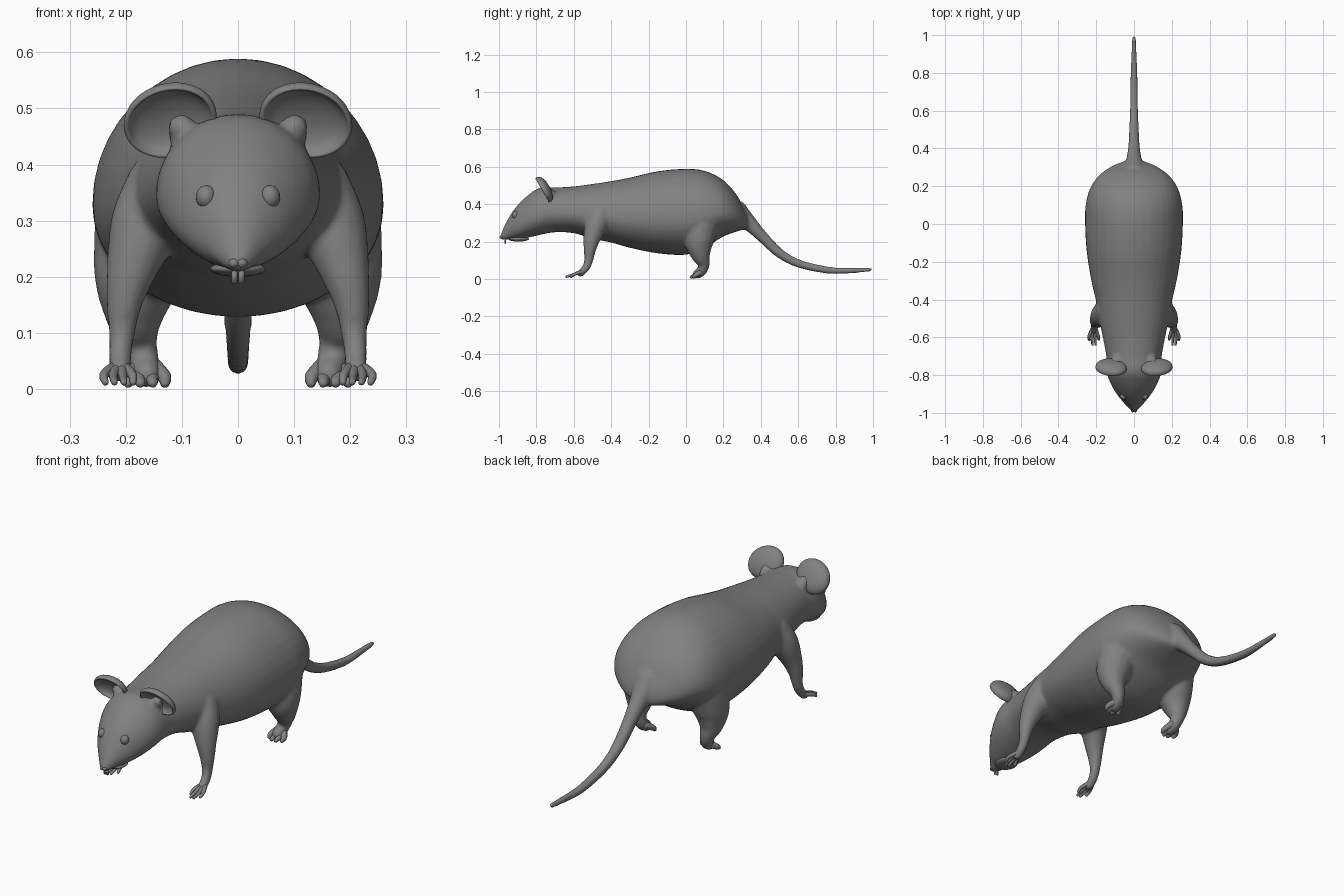
import bpy, bmesh, math
from mathutils import Vector, Matrix

cube = bpy.data.objects.get("Cube")
if cube:
    bpy.data.objects.remove(cube, do_unlink=True)

grey = bpy.data.materials.new("warm_grey")
grey.use_nodes = True
GREY = (0.22, 0.22, 0.22, 1)
grey.diffuse_color = GREY
for node in grey.node_tree.nodes:
    if node.type == 'BSDF_PRINCIPLED':
        node.inputs["Base Color"].default_value = GREY
        node.inputs["Roughness"].default_value = 0.6


def spline(points, steps=5):
    """Smooth curve through tuples of any length."""
    pts = [Vector(p) for p in points]
    out = []
    for i in range(len(pts) - 1):
        a, b = pts[i], pts[i + 1]
        before = pts[i - 1] if i else a
        after = pts[i + 2] if i + 2 < len(pts) else b
        for s in range(steps):
            t = s / steps
            out.append(0.5 * (2 * a + (b - before) * t
                              + (2 * before - 5 * a + 4 * b - after) * t ** 2
                              + (3 * a - before - 3 * b + after) * t ** 3))
    return out + [pts[-1]]


def loft(bm, rings):
    """Skin a row of rings and close both ends."""
    rows = [[bm.verts.new(p) for p in ring] for ring in rings]
    n = len(rows[0])
    for a, b in zip(rows, rows[1:]):
        for k in range(n):
            bm.faces.new((a[k], a[(k + 1) % n], b[(k + 1) % n], b[k]))
    bm.faces.new(rows[0][::-1])
    bm.faces.new(rows[-1])


def tube(bm, points, side=1, sides=16):
    """Round limb through (x, y, z, radius) points with domed ends."""
    path = spline([(p[0] * side, *p[1:]) for p in points])
    pos = [p.to_3d() if len(p) == 3 else Vector(p[:3]) for p in path]
    rad = [max(p[3], 0.002) for p in path]
    head, tail = (pos[0] - pos[1]).normalized(), (pos[-1] - pos[-2]).normalized()
    first, last, r0, r1 = pos[0].copy(), pos[-1].copy(), rad[0], rad[-1]
    for lift, shrink in ((0.6, 0.8), (0.92, 0.4)):
        pos.insert(0, first + head * r0 * lift)
        rad.insert(0, r0 * shrink)
        pos.append(last + tail * r1 * lift)
        rad.append(r1 * shrink)
    rings = []
    for i, (p, r) in enumerate(zip(pos, rad)):
        along = (pos[min(i + 1, len(pos) - 1)] - pos[max(i - 1, 0)]).normalized()
        u = along.cross(Vector((1, 0, 0))).normalized()
        v = along.cross(u)
        rings.append([p + r * (u * math.cos(a) + v * math.sin(a))
                      for a in (math.tau * k / sides for k in range(sides))])
    loft(bm, rings)


def ball(bm, centre, size):
    mat = Matrix.Translation(centre) @ Matrix.Diagonal((*size, 1))
    bmesh.ops.create_uvsphere(bm, u_segments=24, v_segments=16, radius=1, matrix=mat)


def finish(name, bm):
    bmesh.ops.recalc_face_normals(bm, faces=bm.faces[:])
    mesh = bpy.data.meshes.new(name)
    bm.to_mesh(mesh)
    bm.free()
    mesh.materials.append(grey)
    for poly in mesh.polygons:
        poly.use_smooth = True
    obj = bpy.data.objects.new(name, mesh)
    bpy.context.scene.collection.objects.link(obj)
    return obj


# Head and torso stations: y, top, bottom, half width
TORSO = [(-.993, .232, .212, .012), (-.97, .285, .208, .034), (-.94, .34, .212, .06),
         (-.9, .395, .212, .092), (-.84, .452, .222, .126), (-.78, .487, .236, .145),
         (-.7, .489, .25, .147), (-.6, .495, .245, .165), (-.5, .508, .215, .187),
         (-.4, .523, .195, .203), (-.3, .542, .167, .226), (-.15, .576, .137, .25),
         (0, .589, .13, .259), (.1, .578, .165, .256), (.19, .535, .222, .232),
         (.26, .465, .25, .182), (.31, .38, .265, .11), (.335, .33, .272, .04)]
body = bmesh.new()
rings = []
for y, top, bottom, half in spline(TORSO):
    mid = bottom + 0.42 * (top - bottom)
    ring = []
    for k in range(40):
        c, s = math.cos(math.tau * k / 40), math.sin(math.tau * k / 40)
        height = top - mid if s > 0 else mid - bottom
        ring.append(Vector((half * c, y, mid + height * s)))
    rings.append(ring)
loft(body, rings)

# Tail
tube(body, [(0, .27, .35, .07), (0, .33, .305, .045), (0, .4, .235, .032),
            (0, .5, .138, .026), (0, .61, .08, .022), (0, .77, .046, .019),
            (0, .9, .046, .015), (0, .985, .051, .011)])

# Legs and ear roots, blended into the body
FRONT_LEG = [(.13, -.45, .36, .07), (.165, -.48, .29, .064), (.19, -.505, .21, .045),
             (.203, -.515, .15, .032), (.207, -.52, .1, .024), (.21, -.535, .06, .021),
             (.211, -.565, .03, .02)]
HIND_LEG = [(.165, .08, .28, .092), (.18, .07, .19, .077), (.184, .08, .125, .052),
            (.176, .095, .08, .033), (.167, .085, .045, .028), (.162, .06, .026, .026)]
for side in (1, -1):
    tube(body, FRONT_LEG, side)
    tube(body, HIND_LEG, side)
    tube(body, [(.08, -.71, .43, .04), (.1, -.737, .465, .026)], side)
body = finish("body", body)
blend = body.modifiers.new("blend", 'REMESH')
blend.mode = 'VOXEL'
blend.voxel_size = 0.008
blend.use_smooth_shade = True
soften = body.modifiers.new("soften", 'SMOOTH')
soften.factor = 0.5
soften.iterations = 7

# Bowl-shaped ear profile: radius, depth
BOWL = [(.02, .03), (.4, .028), (.75, .02), (.95, .008), (1, -.004), (.97, -.013),
        (.9, -.013), (.84, -.004), (.7, .006), (.4, .014), (.02, .017)]
for side, label in ((1, "left"), (-1, "right")):
    ear = bmesh.new()
    centre = Vector((.121, -.757, .481))
    across, up, back = Vector((1, 0, 0)), Vector((0, -.5, .866)), Vector((0, .866, .5))
    tilt = math.radians(-25)
    rings = []
    for r, depth in spline(BOWL, 3):
        ring = []
        for k in range(36):
            a = math.tau * k / 36
            e, f = .085 * r * math.cos(a), .072 * r * math.sin(a)
            p = (centre + across * (e * math.cos(tilt) - f * math.sin(tilt))
                 + up * (e * math.sin(tilt) + f * math.cos(tilt)) + back * depth)
            ring.append((p.x * side, p.y, p.z))
        rings.append(ring)
    loft(ear, rings)
    finish(label + "_ear", ear)

    # Eye
    eye = bmesh.new()
    ball(eye, (.057 * side, -.911, .342), (.018, .02, .021))
    finish(label + "_eye", eye)

    # Front toes
    toes = bmesh.new()
    for i, reach in enumerate((.612, .638, .638, .615)):
        x = .187 + .0165 * i
        tube(toes, [(.205 + .004 * i, -.55, .04, .011), (x + .002, -.595, .026, .0085),
                    (x, -reach, .012, .006)], side, 10)
    finish(label + "_front_toes", toes)

    # Hind toes
    toes = bmesh.new()
    for i, reach in enumerate((.045, .03, .03, .042)):
        x = .13 + .022 * i
        tube(toes, [(.15 + .008 * i, .085, .04, .016), (x + .002, .055, .022, .013),
                    (x, reach, .011, .009)], side, 10)
    finish(label + "_hind_toes", toes)

# Nose with two rounded lobes
nose = bmesh.new()
for x in (-.007, .007):
    ball(nose, (x, -.985, .224), (.01, .012, .009))
finish("nose", nose)

# Lower jaw below the mouth
jaw = bmesh.new()
ball(jaw, (0, -.895, .214), (.05, .055, .014))
finish("lower_jaw", jaw)

# Front teeth
teeth = bmesh.new()
for x in (-.0062, .0062):
    mat = Matrix.Translation((x, -.966, .199)) @ Matrix.Diagonal((.011, .008, .024, 1))
    bmesh.ops.create_cube(teeth, size=1, matrix=mat)
bmesh.ops.bevel(teeth, geom=teeth.edges[:], offset=.002, segments=2, affect='EDGES')
finish("front_teeth", teeth)
